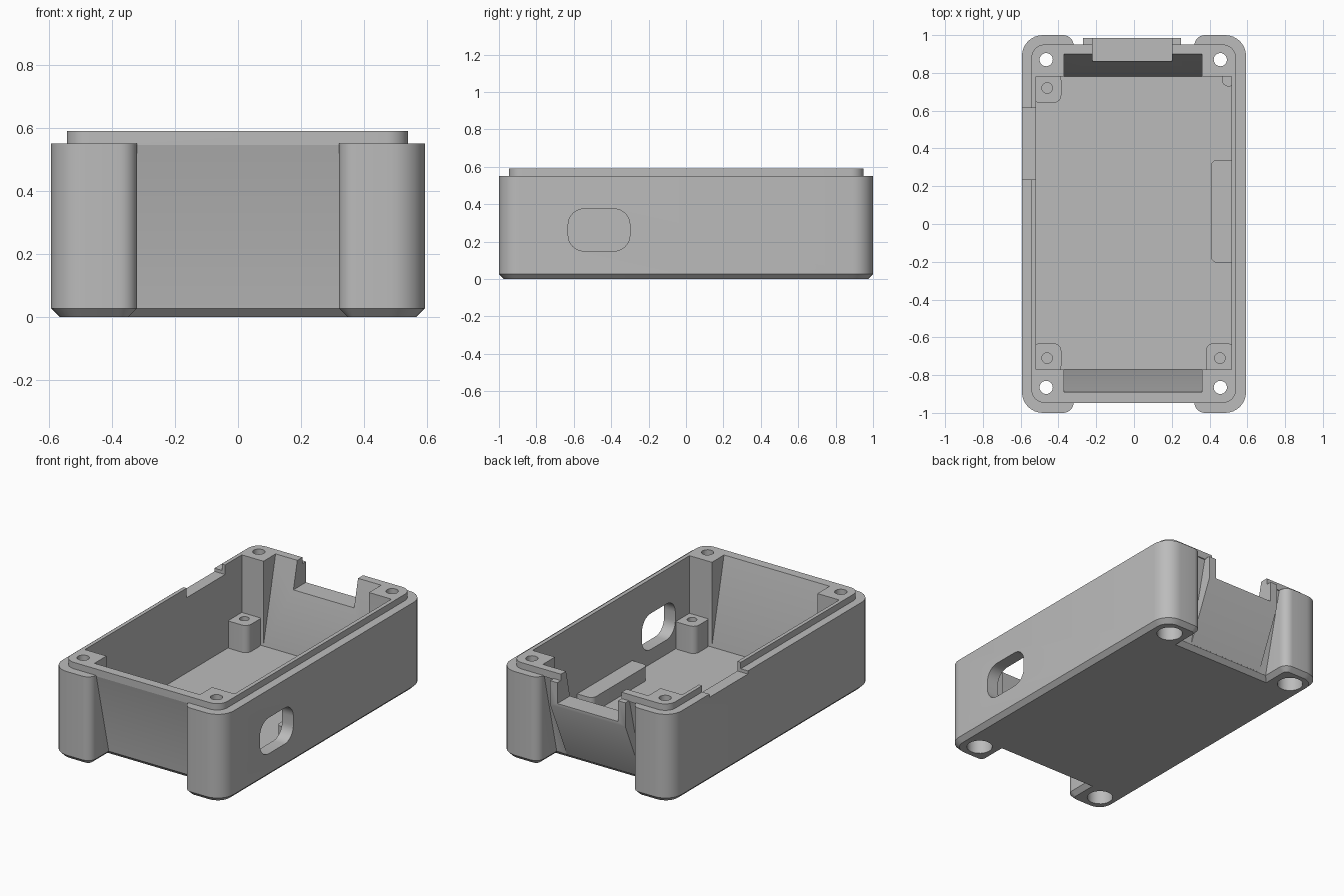
import bpy, bmesh, math
from mathutils import Vector

cube = bpy.data.objects.get("Cube")
if cube:
    bpy.data.objects.remove(cube, do_unlink=True)

grey = bpy.data.materials.new("plain_grey")
grey.use_nodes = True
COLOR = (0.5, 0.5, 0.5, 1)
grey.diffuse_color = COLOR
grey.node_tree.nodes["Principled BSDF"].inputs["Base Color"].default_value = COLOR


def rounded(corners, steps=8):
    """Fillet right-angled corners given as (u, v, radius)."""
    out = []
    for i, (u, v, r) in enumerate(corners):
        p = Vector((u, v))
        if r == 0:
            out.append(p)
            continue
        a = (Vector(corners[i - 1][:2]) - p).normalized()
        b = (Vector(corners[(i + 1) % len(corners)][:2]) - p).normalized()
        c = p + (a + b) * r
        for k in range(steps + 1):
            t = math.pi / 2 * k / steps
            out.append(c - r * (b * math.cos(t) + a * math.sin(t)))
    return out


def rect(u0, u1, v0, v1, r=0):
    return rounded([(u0, v0, r), (u1, v0, r), (u1, v1, r), (u0, v1, r)])


def prism(name, pts, lo, hi, axis="z", chamfer=0):
    """Extrude a closed outline along z, or a (y, z) outline along x."""
    def place(p, w):
        return (p[0], p[1], w) if axis == "z" else (w, p[0], p[1])
    bm = bmesh.new()
    low = [bm.verts.new(place(p, lo)) for p in pts]
    high = [bm.verts.new(place(p, hi)) for p in pts]
    base = bm.faces.new(low)
    bm.faces.new(high)
    for i in range(len(pts)):
        bm.faces.new((low[i - 1], low[i], high[i], high[i - 1]))
    bmesh.ops.recalc_face_normals(bm, faces=bm.faces)
    if chamfer:
        bmesh.ops.bevel(bm, geom=list(base.edges), offset=chamfer, segments=1, affect="EDGES")
    mesh = bpy.data.meshes.new(name)
    bm.to_mesh(mesh)
    bm.free()
    mesh.materials.append(grey)
    ob = bpy.data.objects.new(name, mesh)
    bpy.context.collection.objects.link(ob)
    return ob


def combine(target, operation, tool):
    mod = target.modifiers.new("combine", "BOOLEAN")
    mod.operation, mod.object, mod.solver = operation, tool, "EXACT"
    graph = bpy.context.evaluated_depsgraph_get()
    mesh = bpy.data.meshes.new_from_object(target.evaluated_get(graph))
    target.modifiers.clear()
    target.data = mesh
    bpy.data.objects.remove(tool, do_unlink=True)


def circle(x, y, r, n=24):
    return [(x + r * math.cos(math.tau * i / n), y + r * math.sin(math.tau * i / n)) for i in range(n)]


# Main body: a box with four projecting corner posts and a chamfered base
W, L, RX, RY = 0.593, 1.0, 0.32, 0.82
LEDGE, TOP, FLOOR = 0.55, 0.59, 0.06
outline = []
for sx, sy in ((-1, -1), (1, -1), (1, 1), (-1, 1)):
    post = [(sx * W, sy * L, 0.11), (sx * RX, sy * L, 0.055), (sx * RX, sy * RY, 0)]
    outline += post if sx * sy > 0 else post[::-1]
body = prism("enclosure_base", rounded(outline), 0, LEDGE, chamfer=0.027)

# Leaning end walls and the thicker connector wall at the back
for s in (-1, 1):
    wall = [(s * 0.7, 0.028), (s * RY, 0.028), (s * 0.945, LEDGE), (s * 0.7, LEDGE)]
    combine(body, "UNION", prism("end_wall", wall, -0.34, 0.34, "x"))
wedge = [(0.7, 0.03), (0.821, 0.03), (0.985, 0.4), (0.985, LEDGE), (0.7, LEDGE)]
combine(body, "UNION", prism("connector_wall", wedge, -0.27, 0.25, "x"))

# Raised lip around the rim
combine(body, "UNION", prism("lip", rect(-0.543, 0.54, -0.947, 0.95, 0.07), LEDGE - 0.005, TOP))

# Hollow interior with sloping ends between the corner bosses
combine(body, "DIFFERENCE", prism("cavity", rect(-0.52, 0.515, -0.77, 0.78), FLOOR, 0.8))
slope = [(-0.769, FLOOR), (0.779, FLOOR), (0.9, TOP), (0.925, 0.7), (-0.915, 0.7), (-0.89, TOP)]
combine(body, "DIFFERENCE", prism("end_cavity", slope, -0.37, 0.36, "x"))

# Standoffs with blind screw holes, a small corner rest and a side support
for x, y in ((-0.46, 0.72), (-0.46, -0.71), (0.455, -0.71)):
    sx, sy = math.copysign(1, x), math.copysign(1, y)
    u0, u1 = sorted((x - sx * 0.075, x + sx * 0.08))
    v0, v1 = sorted((y - sy * 0.078, y + sy * 0.08))
    combine(body, "UNION", prism("standoff", rect(u0, u1, v0, v1, 0.04), FLOOR - 0.02, 0.23))
    combine(body, "DIFFERENCE", prism("pilot_hole", circle(x, y, 0.028), 0.1, 0.3))
combine(body, "UNION", prism("corner_rest", rect(0.465, 0.54, 0.728, 0.81, 0.037), FLOOR - 0.02, 0.23))
combine(body, "UNION", prism("side_support", rect(0.407, 0.56, -0.205, 0.34, 0.035), FLOOR - 0.02, 0.15))

# Case screw holes through the posts, with counterbores underneath
for x in (-0.465, 0.457):
    for y in (-0.865, 0.87):
        combine(body, "DIFFERENCE", prism("screw_hole", circle(x, y, 0.035), -0.1, 0.7))
        combine(body, "DIFFERENCE", prism("counterbore", circle(x, y, 0.075), -0.1, 0.35))

# Openings: connector notch, rim notch and rounded side port
combine(body, "DIFFERENCE", prism("connector_notch", rect(-0.22, 0.2, 0.8, 1.1), 0.42, 0.8))
combine(body, "DIFFERENCE", prism("rim_notch", rect(-0.7, -0.45, 0.235, 0.615), 0.53, 0.8))
combine(body, "DIFFERENCE", prism("side_port", rect(-0.63, -0.3, 0.15, 0.375, 0.085), 0.45, 0.7, "x"))

# Smooth the rounded surfaces and keep the edges crisp
bpy.ops.object.select_all(action="DESELECT")
body.select_set(True)
bpy.context.view_layer.objects.active = body
bpy.ops.object.shade_smooth_by_angle(angle=math.radians(30))
